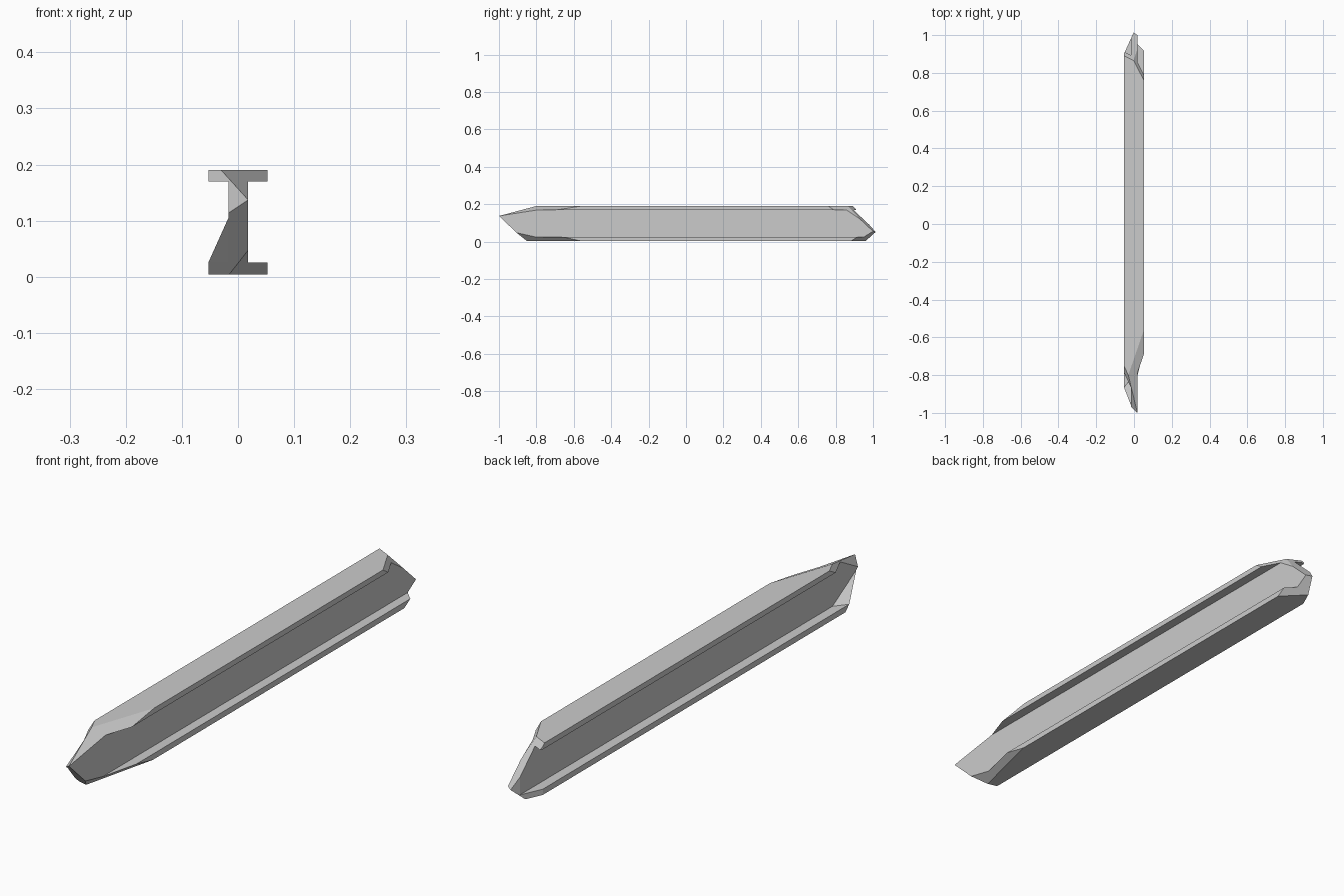
import bpy, bmesh
from mathutils import Vector

if "Cube" in bpy.data.objects:
    bpy.data.objects.remove(bpy.data.objects["Cube"])

# I-shaped cross-section (x, z)
profile = [(-.053, .004), (.053, .004), (.053, .025), (.018, .025),
           (.018, .17), (.053, .17), (.053, .19), (-.053, .19),
           (-.053, .17), (-.017, .17), (-.017, .025), (-.053, .025)]

# Broken end facets: y = y0 + m * (x - x0) + n * (z - z0)
front_cuts = [(-1, .018, .137, -.25, -1.05),
              (-.853, -.015, .005, 4.16, -4.5),
              (-1, .018, .137, 2.9, 6.4),
              (-1, .018, .137, -2.17, 1.8)]
back_cuts = [(.9, -.02, .19, -1.92, -1.5),
             (1, .018, .055, -.5, -1.07),
             (1, -.008, .055, 2.2, 0),
             (1, .018, .055, -1.0, 1.6)]


def make_object(name, bm):
    bmesh.ops.recalc_face_normals(bm, faces=bm.faces[:])
    mesh = bpy.data.meshes.new(name)
    bm.to_mesh(mesh)
    bm.free()
    obj = bpy.data.objects.new(name, mesh)
    bpy.context.collection.objects.link(obj)
    return obj


def cut_end(bm, cut, side):
    y0, x0, z0, m, n = cut
    normal = Vector((-m, 1, -n)) * side
    geom = bm.verts[:] + bm.edges[:] + bm.faces[:]
    result = bmesh.ops.bisect_plane(bm, geom=geom, dist=1e-6,
                                    plane_co=(x0, y0, z0), plane_no=normal,
                                    clear_outer=True)
    edges = [e for e in result["geom_cut"] if isinstance(e, bmesh.types.BMEdge)]
    edges = [e for e in edges if e.is_valid and e.is_boundary]
    bmesh.ops.holes_fill(bm, edges=edges, sides=0)


# Girder: extruded profile, then chipped at both ends
bm = bmesh.new()
face = bm.faces.new([bm.verts.new((x, -1.3, z)) for x, z in profile])
ext = bmesh.ops.extrude_face_region(bm, geom=[face])
new_verts = [v for v in ext["geom"] if isinstance(v, bmesh.types.BMVert)]
bmesh.ops.translate(bm, verts=new_verts, vec=(0, 2.6, 0))
if len(bm.faces) < 14:
    bm.faces.new([v for v in bm.verts if v.co.y < 0])
for cut in front_cuts:
    cut_end(bm, cut, -1)
for cut in back_cuts:
    cut_end(bm, cut, 1)
make_object("girder", bm)

# Small bent gusset between web and lower flange at the front left
bm = bmesh.new()
for p in [(-.017, -.957, .105), (-.053, -.865, .025),
          (-.017, -.82, .025), (-.017, -.874, .025)]:
    bm.verts.new(p)
bmesh.ops.convex_hull(bm, input=bm.verts[:])
make_object("front_gusset", bm)
